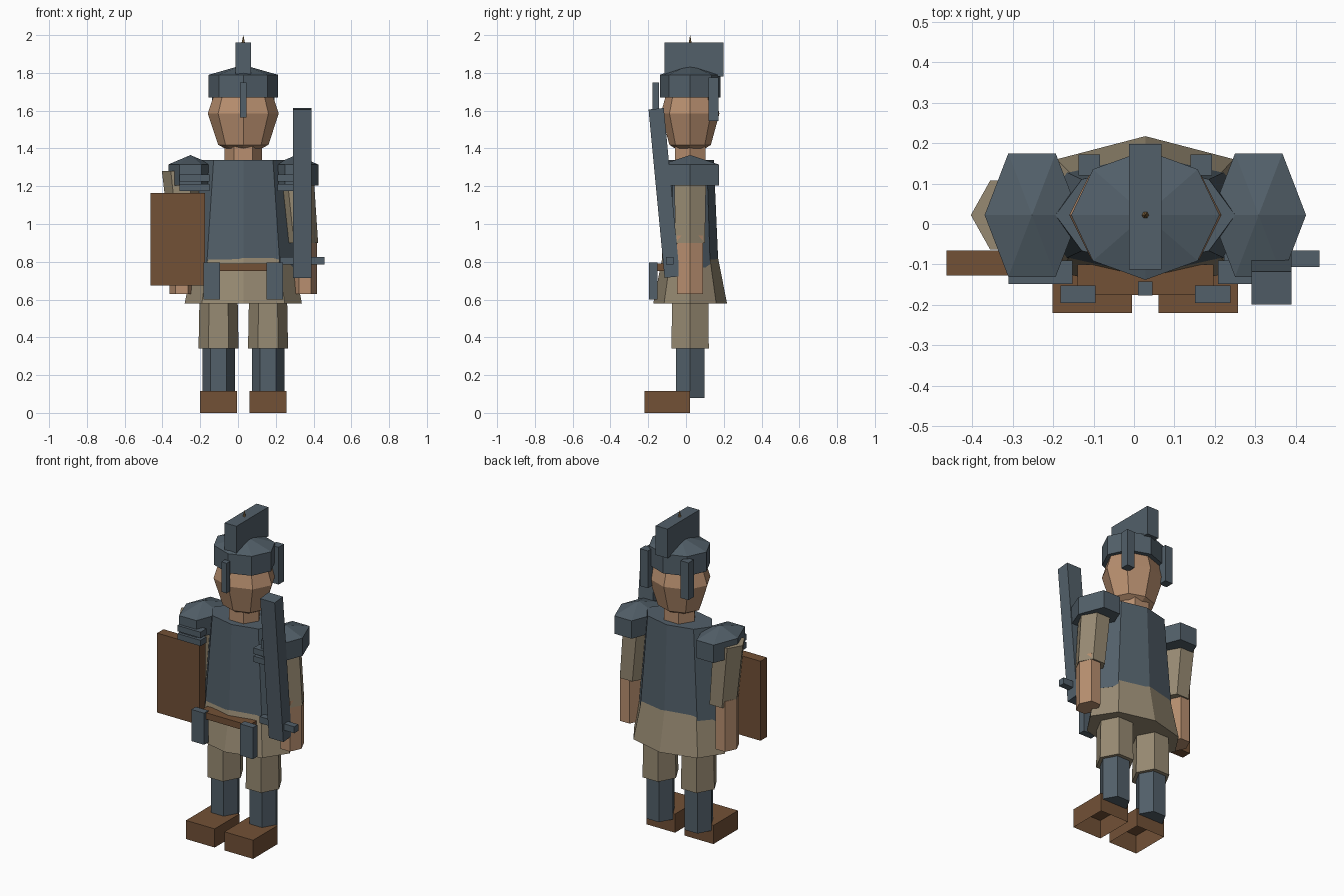
import bpy, bmesh, math
from mathutils import Vector, Matrix

if "Cube" in bpy.data.objects:
    bpy.data.objects.remove(bpy.data.objects["Cube"])

CX, CY = 0.028, 0.022          # axis of the figure


def material(name, rgb):
    m = bpy.data.materials.new(name)
    m.diffuse_color = (*rgb, 1)
    m.use_nodes = True
    m.node_tree.nodes["Principled BSDF"].inputs["Base Color"].default_value = m.diffuse_color
    return m


STEEL = material("steel", (0.085, 0.116, 0.142))
SKIN = material("skin", (0.48, 0.275, 0.16))
CLOTH = material("cloth", (0.31, 0.255, 0.17))
LEATHER = material("leather", (0.168, 0.082, 0.037))
BRASS = material("brass", (0.25, 0.15, 0.06))


def finish(bm, name, mat):
    bmesh.ops.recalc_face_normals(bm, faces=bm.faces)
    me = bpy.data.meshes.new(name)
    bm.to_mesh(me)
    bm.free()
    me.materials.append(mat)
    ob = bpy.data.objects.new(name, me)
    bpy.context.collection.objects.link(ob)
    return ob


def box(name, mat, x, y, z, tilt=0, open_bottom=False):
    """Box from (min, max) ranges, optionally leaning about x."""
    bm = bmesh.new()
    bmesh.ops.create_cube(bm, size=1)
    if open_bottom:
        low = [f for f in bm.faces if f.normal.z < -0.9]
        bmesh.ops.delete(bm, geom=low, context='FACES_ONLY')
    size = [b - a for a, b in (x, y, z)]
    mid = Vector([(a + b) / 2 for a, b in (x, y, z)])
    bmesh.ops.transform(bm, verts=bm.verts, matrix=Matrix.Translation(mid)
                        @ Matrix.Rotation(tilt, 4, 'X') @ Matrix.Diagonal((*size, 1)))
    return finish(bm, name, mat)


def loft(name, mat, sides, rings):
    """Rings (x, y, z, rx, ry) joined bottom to top; zero radius makes a point."""
    bm = bmesh.new()
    loops = []
    for x, y, z, rx, ry in rings:
        n = sides if rx else 1
        loops.append([bm.verts.new((x + rx * math.cos(2 * math.pi * i / sides),
                                    y + ry * math.sin(2 * math.pi * i / sides), z))
                      for i in range(n)])
    for a, b in zip(loops, loops[1:]):
        for i in range(sides):
            j = (i + 1) % sides
            if len(a) == 1:
                bm.faces.new((a[0], b[j], b[i]))
            elif len(b) == 1:
                bm.faces.new((a[i], a[j], b[0]))
            else:
                bm.faces.new((a[i], a[j], b[j], b[i]))
    for end in (loops[0], loops[-1]):
        if len(end) > 1:
            bm.faces.new(end)
    return finish(bm, name, mat)


# torso
loft("tunic_skirt", CLOTH, 8, [(CX, CY, 0.58, 0.31, 0.195), (CX, CY, 0.85, 0.258, 0.142)])
loft("breastplate", STEEL, 8, [(CX, CY, 0.77, 0.275, 0.15), (CX, CY, 1.34, 0.222, 0.125)])
box("belt", LEATHER, (-0.14, 0.196), (-0.175, -0.10), (0.75, 0.79))

# head and neck
loft("neck", SKIN, 6, [(CX, CY, 1.30, 0.1, 0.093), (CX, CY, 1.46, 0.1, 0.093)])
loft("head", SKIN, 8, [(CX, CY, 1.585 - 0.235 * math.cos(a), 0.188 * math.sin(a) if 0 < k < 4 else 0,
                        0.155 * math.sin(a))
                       for k, a in enumerate(math.pi * k / 4 for k in range(5))])

# helmet
loft("helmet", STEEL, 8, [(CX, CY, 1.67, 0.183, 0.16), (CX, CY, 1.79, 0.183, 0.16),
                          (CX, CY, 1.842, 0, 0)])
box("helmet_crest", STEEL, (CX - 0.04, CX + 0.04), (-0.113, 0.198), (1.78, 1.96))
loft("helmet_spike", BRASS, 6, [(CX, CY, 1.95, 0.011, 0.011), (CX, CY, 2.0, 0, 0)])
box("nose_guard", STEEL, (CX - 0.018, CX + 0.018), (-0.177, -0.142), (1.565, 1.75))

# paired parts
for side, s in (("left", -1), ("right", 1)):
    def span(a, b):
        return tuple(sorted((CX + s * a, CX + s * b)))

    box(f"{side}_neck_guard", STEEL, span(0.112, 0.165), (0.12, 0.172), (1.545, 1.775))
    # shoulders
    px = CX + s * 0.28
    loft(f"{side}_shoulder_pad", STEEL, 6,
         [(px, CY, 1.205, 0.117, 0.176), (px, CY, 1.315, 0.117, 0.176), (px, CY, 1.365, 0, 0)])
    for i, z in enumerate((1.175, 1.225)):
        box(f"{side}_shoulder_plate_{i}", STEEL, span(0.18, 0.338), (-0.148, -0.09), (z, z + 0.036))
    # arms: both sleeves lean the same way
    ax = CX + s * 0.306
    loft(f"{side}_sleeve", CLOTH, 6,
         [(ax + 0.005, CY, 0.90, 0.085, 0.09), (ax - 0.03, CY, 1.28, 0.095, 0.098)])
    fx = CX + s * 0.326
    loft(f"{side}_forearm", SKIN, 6,
         [(fx, CY, 0.63, 0.064, 0.079), (fx, CY, 0.94, 0.064, 0.079)])
    # legs
    lx = CX + s * 0.131
    loft(f"{side}_thigh", CLOTH, 6,
         [(lx, CY, 0.34, 0.106, 0.114), (lx, CY, 0.66, 0.1, 0.11)])
    loft(f"{side}_greave", STEEL, 6,
         [(lx, CY, 0.08, 0.086, 0.088), (lx, CY, 0.38, 0.086, 0.088)])
    box(f"{side}_boot", LEATHER, (lx - 0.098, lx + 0.098), (-0.22, 0.02), (0, 0.115),
        open_bottom=True)
    box(f"{side}_hip_plate", STEEL, span(0.123, 0.21), (-0.195, -0.152), (0.60, 0.795))

# shield, and sword leaning forward
box("shield", LEATHER, (-0.463, -0.175), (-0.127, -0.065), (0.675, 1.165))
box("sword_blade", STEEL, (0.29, 0.389), (-0.156, -0.075), (0.717, 1.612), tilt=0.095)
box("sword_guard", STEEL, (0.222, 0.458), (-0.106, -0.066), (0.785, 0.825))
